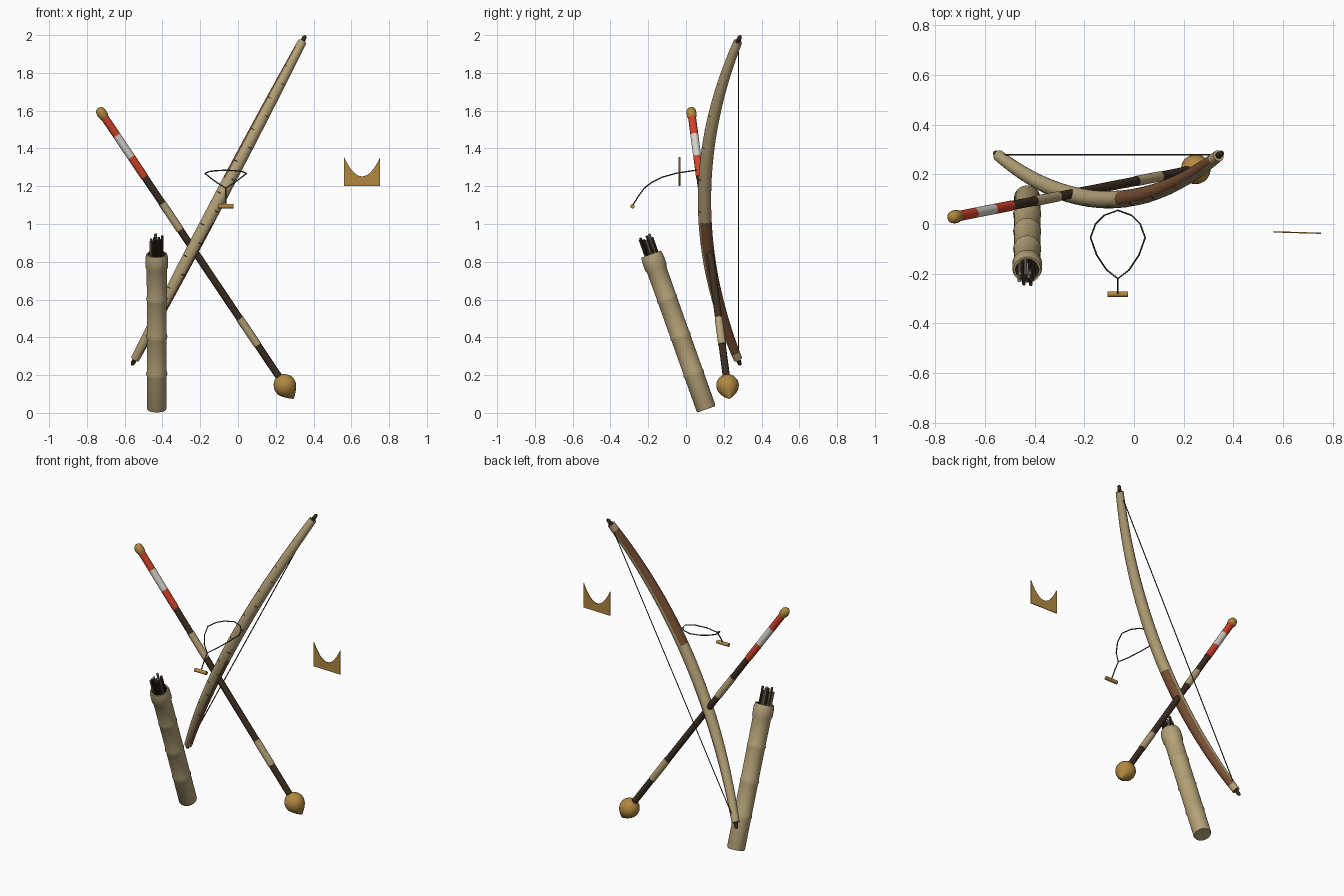
import bpy, bmesh, math, random
from mathutils import Vector as V

if "Cube" in bpy.data.objects:
    bpy.data.objects.remove(bpy.data.objects["Cube"])

random.seed(4)


def material(name, r, g, b):
    m = bpy.data.materials.new(name)
    m.diffuse_color = tuple((c / 255) ** 2.2 for c in (r, g, b)) + (1,)
    m.use_nodes = True
    m.node_tree.nodes["Principled BSDF"].inputs["Base Color"].default_value = m.diffuse_color
    return m


TAN = material("tan bamboo", 178, 160, 118)
GOLD = material("golden wood", 176, 134, 66)
RED = material("red paint", 205, 68, 46)
WHITE = material("white paint", 212, 208, 200)
DARK = material("dark wrap", 62, 50, 38)
BROWN = material("brown bark", 118, 80, 54)
CORD = material("grey cord", 84, 74, 66)
SHAFT = material("pale shaft", 150, 140, 120)


def finish(name, bm, mats, smooth=True):
    bmesh.ops.recalc_face_normals(bm, faces=bm.faces)
    me = bpy.data.meshes.new(name)
    bm.to_mesh(me)
    bm.free()
    ob = bpy.data.objects.new(name, me)
    bpy.context.collection.objects.link(ob)
    for m in mats:
        me.materials.append(m)
    if smooth:
        bpy.ops.object.select_all(action='DESELECT')
        bpy.context.view_layer.objects.active = ob
        ob.select_set(True)
        bpy.ops.object.shade_smooth_by_angle(angle=math.radians(35))
    return ob


def sweep(name, pts, radii, mats, n=16, axis=None, ref=None, rule=None, closed=False):
    """Round section swept along points; rule(ring, angle) picks the material."""
    bm = bmesh.new()
    pts = [V(p) for p in pts]
    k = len(pts)
    rings = []
    for i, p in enumerate(pts):
        if closed:
            t = pts[(i + 1) % k] - pts[i - 1]
        else:
            t = pts[min(i + 1, k - 1)] - pts[max(i - 1, 0)]
        t = (axis or t).normalized()
        u = ref or V((0.31, 0.2, 0.93))
        u = (u - t * u.dot(t)).normalized()
        w = t.cross(u)
        rings.append([bm.verts.new(p + (u * math.cos(a) + w * math.sin(a)) * radii[i])
                      for a in (2 * math.pi * j / n for j in range(n))])
    for i in range(k if closed else k - 1):
        a, b = rings[i], rings[(i + 1) % k]
        for j in range(n):
            f = bm.faces.new((a[j], a[(j + 1) % n], b[(j + 1) % n], b[j]))
            if rule:
                f.material_index = rule(i, 360 * (j + 0.5) / n)
    if not closed:
        bm.faces.new(rings[0])
        bm.faces.new(rings[-1]).material_index = rule(k - 2, 0) if rule else 0
    return finish(name, bm, mats)


def lathe(name, start, axis, profile, mats, n=20, rule=None):
    """Profile of (distance, radius) turned around a straight axis."""
    axis = axis.normalized()
    return sweep(name, [start + axis * s for s, r in profile], [r for s, r in profile],
                 mats, n, axis, rule=rule)


# --- Bow: curved pole with bark strips on opposite sides of the two limbs
A, B = V((-0.545, 0.275, 0.285)), V((0.34, 0.275, 1.965))
chord = (B - A).normalized()
side = V((-chord.z, 0, chord.x))
N = 48


def bow_at(f):
    t = 2 * f - 1
    return A.lerp(B, f) - V((0, 0.177 * (1 - t * t), 0)), 0.035 - 0.012 * t * t


def bow_rule(i, a):
    f = (i + 0.5) / N
    centre = 340 if f > 0.5 else 200
    off = abs((a - centre + 180) % 360 - 180)
    return 1 if off < 58 and 0.07 < abs(f - 0.5) < 0.485 else 0


path = [bow_at(i / N) for i in range(N + 1)]
sweep("bow", [p for p, r in path], [r for p, r in path], [TAN, BROWN], 24, ref=side, rule=bow_rule)

# Nocks at both bow ends, and the string
for name, p, q in (("upper_nock", path[-1][0], path[-2][0]), ("lower_nock", path[0][0], path[1][0])):
    lathe(name, p, p - q, [(-0.01, 0.014), (0.012, 0.012), (0.03, 0.011), (0.04, 0.004)], [DARK], 10)
sweep("bow_string", [A + V((0, 0.004, 0)), B + V((0, 0.004, 0))], [0.003] * 2, [DARK], 6)

# Short notches across the front of the bow
for k in range(17):
    p, r = bow_at(0.12 + 0.05 * k)
    mid = 90 + (32 if k % 2 else -32)
    arc = [p + (side * math.cos(a) + V((0, -1, 0)) * math.sin(a)) * r
           for a in (math.radians(mid + d) for d in (-18, -6, 6, 18))]
    sweep("bow_notch", arc, [0.0018] * 4, [DARK], 4, ref=chord)

# --- Staff with painted bands
top, low = V((-0.727, 0.028, 1.595)), V((0.248, 0.22, 0.145))
run = low - top
heights = [1.575, 1.47, 1.355, 1.25, 1.11, 0.97, 0.50, 0.36, 0.16]
bands = [RED, WHITE, RED, DARK, TAN, DARK, TAN, DARK]
for k, m in enumerate(bands):
    a, b = (top + run * ((top.z - z) / (top.z - low.z)) for z in heights[k:k + 2])
    r = 0.021 if m is not DARK else 0.019
    sweep("staff_band", [a, b], [r, r], [m], 16)
lathe("staff_cap", top, run, [(-0.022, 0.008), (-0.018, 0.017), (-0.008, 0.024), (0.012, 0.027),
                              (0.03, 0.025), (0.042, 0.02)], [GOLD], 16)
lathe("staff_gourd", low, run, [(-0.062, 0.012), (-0.055, 0.028), (-0.04, 0.045), (-0.02, 0.057),
                                (0, 0.06), (0.02, 0.057), (0.04, 0.046), (0.06, 0.029),
                                (0.074, 0.014), (0.084, 0.003)], [GOLD], 24)

# --- Quiver: bamboo tube with nodes, a wider collar and an open mouth
base = V((-0.43, 0.108, 0.019))
lean = V((0, -0.29, 0.815)).normalized()
prof = [(0, 0.049), (0.008, 0.053)]
for s in (0.2, 0.41, 0.62):
    prof += [(s - 0.012, 0.053), (s, 0.0565), (s + 0.012, 0.053)]
prof += [(0.785, 0.054), (0.80, 0.06), (0.85, 0.06), (0.872, 0.055), (0.872, 0.047), (0.80, 0.045)]
lathe("quiver", base, lean, prof, [TAN, DARK], 28, lambda i, a: 1 if i >= len(prof) - 2 else 0)

# Arrows standing in the quiver
u, w = V((1, 0, 0)), lean.cross(V((1, 0, 0)))
for k in range(13):
    a = k * 2.4
    d = 0.038 * math.sqrt((k + 0.3) / 13)
    p = base + (u * math.cos(a) + w * math.sin(a)) * d
    h = 0.945 + random.uniform(0, 0.035)
    lathe("arrow", p, lean, [(0.78, 0.007), (h, 0.007)], [DARK if k % 3 else SHAFT], 8)

# --- Snare: hanging cord loop with a wooden toggle
half = [(0, 0.055, 1.285), (0.055, 0.035, 1.282), (0.09, 0, 1.277), (0.11, -0.055, 1.268),
        (0.085, -0.125, 1.248), (0.045, -0.185, 1.218), (0, -0.22, 1.19)]
loop = half + [(-x, y, z) for x, y, z in half[-2:0:-1]]
sweep("snare_loop", [(x - 0.065, y, z) for x, y, z in loop], [0.0035] * len(loop), [CORD], 6, closed=True)
sweep("snare_cord", [(-0.065, -0.22, 1.19), (-0.065, -0.25, 1.15), (-0.065, -0.285, 1.095)],
      [0.0035] * 3, [CORD], 6)
sweep("snare_toggle", [(-0.107, -0.283, 1.094), (-0.024, -0.283, 1.094)], [0.0115] * 2, [GOLD], 12)

# --- Thin plate with a curved notch in its top edge
bm = bmesh.new()
cx, hw = 0.657, 0.096
outline = [(cx - hw, 1.20), (cx + hw, 1.20)]
for k in range(17):
    t = 1 - k / 8
    outline.append((cx + hw * t, 1.252 + 0.103 * abs(t) ** 2.0))
face = bm.faces.new([bm.verts.new((x, -0.032 - 0.03 * (x - cx), z)) for x, z in outline])
out = bmesh.ops.extrude_face_region(bm, geom=[face])
bmesh.ops.translate(bm, vec=(0, -0.005, 0), verts=[v for v in out["geom"] if isinstance(v, bmesh.types.BMVert)])
finish("notched_plate", bm, [GOLD], smooth=False)
